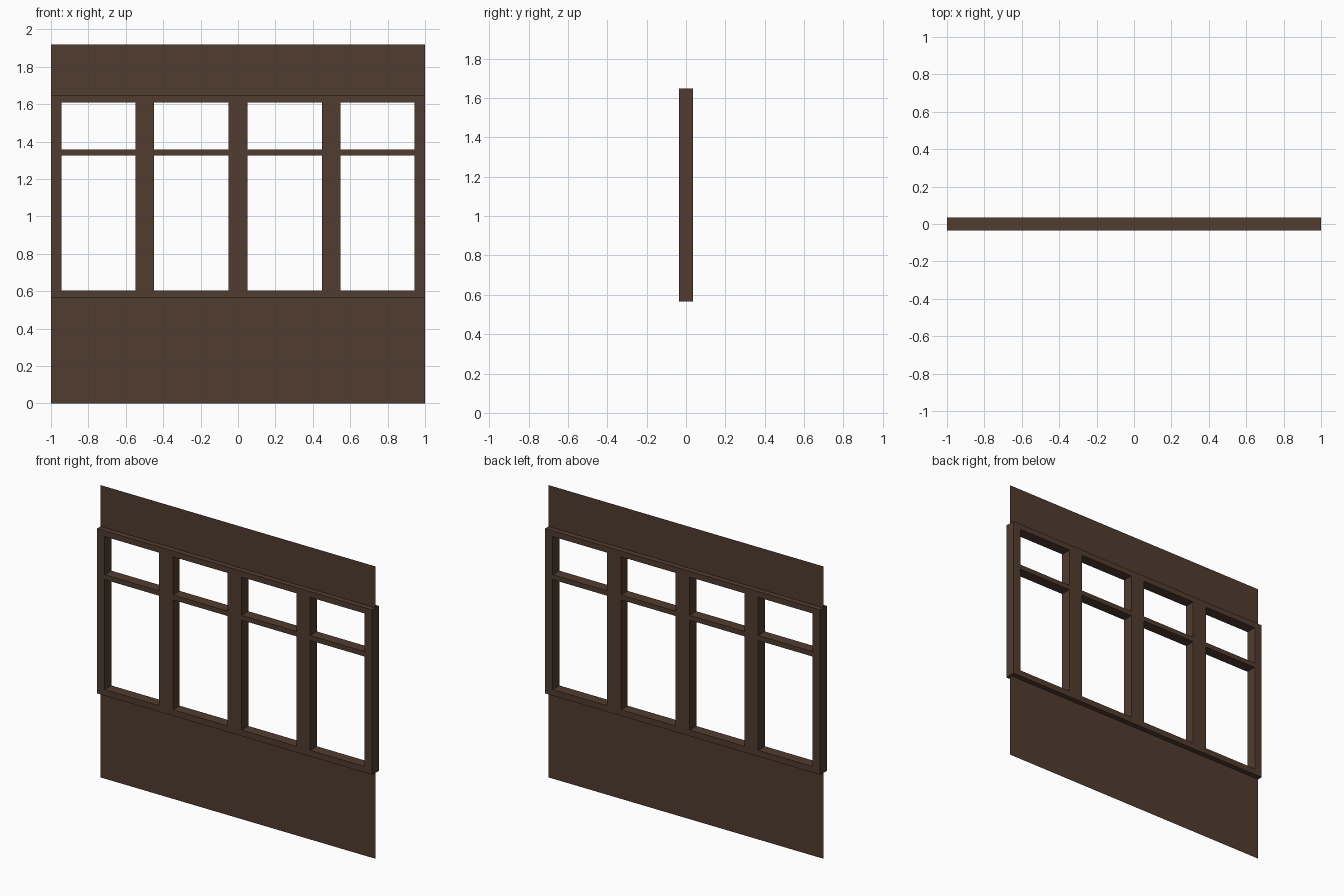
import bpy, bmesh

if "Cube" in bpy.data.objects:
    bpy.data.objects.remove(bpy.data.objects["Cube"])

wood = bpy.data.materials.new("dark_brown_wood")
wood.diffuse_color = (0.082, 0.045, 0.029, 1.0)
wood.use_nodes = True
wood.node_tree.nodes["Principled BSDF"].inputs["Base Color"].default_value = wood.diffuse_color

HALF_DEPTH = 0.035


def sheet(name, xs, zs, y=0.0, is_open=lambda i, j: False):
    """Flat grid in the xz plane facing -y, leaving out the open cells."""
    bm = bmesh.new()
    grid = [[bm.verts.new((x, y, z)) for z in zs] for x in xs]
    for i in range(len(xs) - 1):
        for j in range(len(zs) - 1):
            if not is_open(i, j):
                bm.faces.new((grid[i][j], grid[i + 1][j],
                              grid[i + 1][j + 1], grid[i][j + 1]))
    mesh = bpy.data.meshes.new(name)
    bm.to_mesh(mesh)
    bm.free()
    mesh.materials.append(wood)
    obj = bpy.data.objects.new(name, mesh)
    bpy.context.collection.objects.link(obj)
    return obj


# Thin wall panels below and above the windows
sheet("lower_panel", [-1, 1], [0, 0.565])
sheet("upper_panel", [-1, 1], [1.648, 1.92])

# Window frame: four bays split by posts, each with a transom bar
half = [0.05, 0.448, 0.549, 0.944, 1.0]
post_edges = [-x for x in reversed(half)] + half
rail_edges = [0.565, 0.605, 1.327, 1.359, 1.61, 1.648]
frame = sheet("window_frame", post_edges, rail_edges, -HALF_DEPTH,
              lambda i, j: i % 2 == 1 and j % 2 == 1)
thick = frame.modifiers.new("thickness", 'SOLIDIFY')
thick.thickness = 2 * HALF_DEPTH
thick.offset = -1.0
